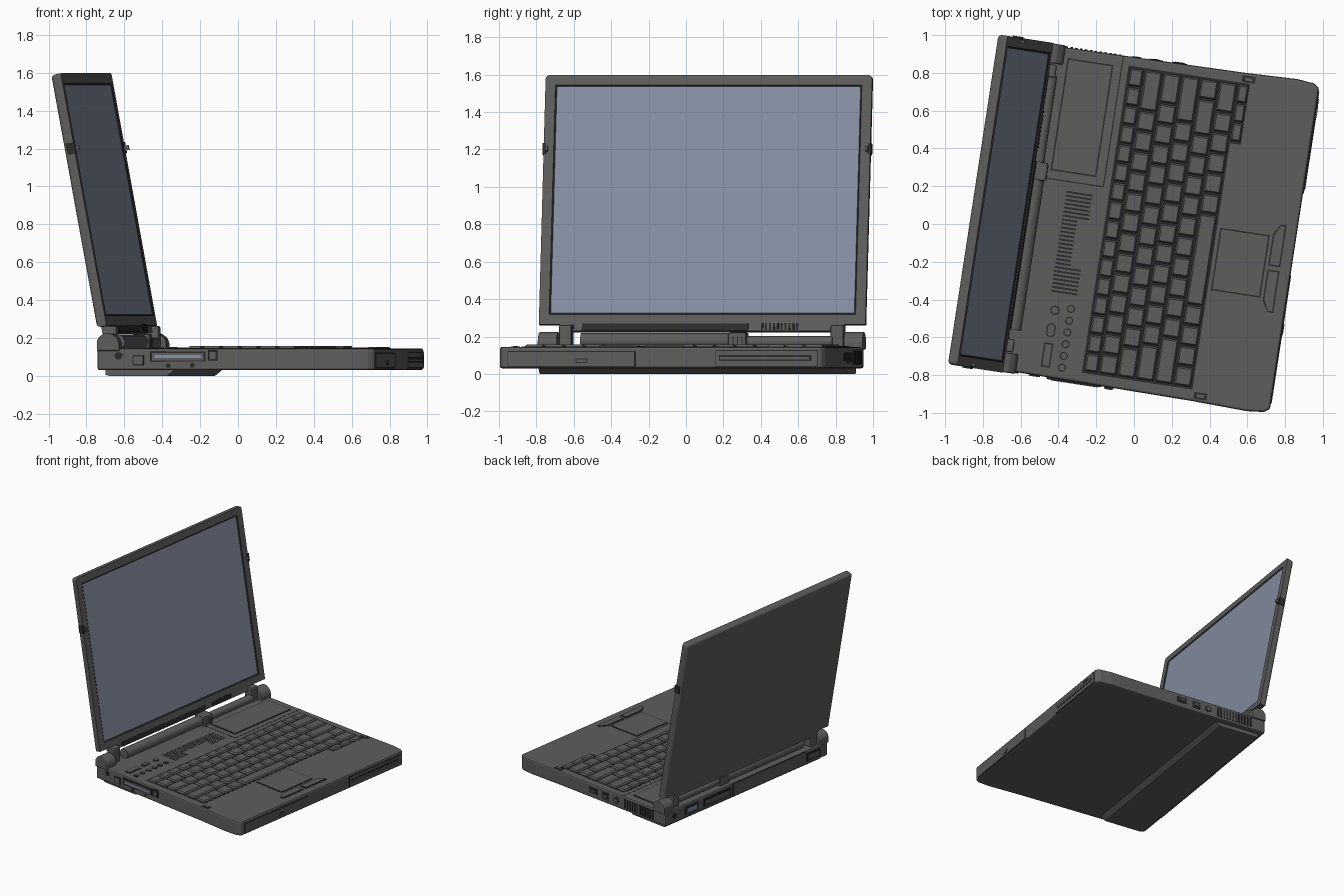
import bpy, bmesh, math
from mathutils import Matrix, Vector

cube = bpy.data.objects.get("Cube")
if cube:
    bpy.data.objects.remove(cube)


def material(name, r, g, b):
    m = bpy.data.materials.new(name)
    m.use_nodes = True
    m.diffuse_color = (r, g, b, 1)
    m.node_tree.nodes["Principled BSDF"].inputs["Base Color"].default_value = (r, g, b, 1)
    return m


BODY = material("charcoal plastic", 0.11, 0.11, 0.108)
DARK = material("dark recess", 0.025, 0.025, 0.025)
SCREEN = material("blue grey screen", 0.24, 0.28, 0.37)
PORT = material("pale blue port", 0.22, 0.28, 0.4)

# Local frame: x runs from hinge to user, y along the width; the whole is turned on z
TURN = Matrix.Rotation(math.radians(-8.7), 4, 'Z')
LID = TURN @ Matrix.Translation((-0.62, 0, 0.255)) @ Matrix.Rotation(math.radians(-10.4), 4, 'Y')
TOP = 0.145
SIDES = (-1, 1)


def finish(name, bm, mats, frame=TURN, bevel=0, segments=2):
    bmesh.ops.recalc_face_normals(bm, faces=bm.faces)
    mesh = bpy.data.meshes.new(name)
    bm.to_mesh(mesh)
    bm.free()
    ob = bpy.data.objects.new(name, mesh)
    bpy.context.collection.objects.link(ob)
    for m in mats:
        mesh.materials.append(m)
    ob.matrix_world = frame
    if bevel:
        mod = ob.modifiers.new("Bevel", 'BEVEL')
        mod.width, mod.segments = bevel, segments
        mod.limit_method = 'ANGLE'
    return ob


def add_box(bm, x0, x1, y0, y1, z0, z1, taper=0):
    made = bmesh.ops.create_cube(bm, size=1)["verts"]
    for v in made:
        t = taper if v.co.z > 0 else 0
        v.co = Vector((x0 + t if v.co.x < 0 else x1 - t,
                       y0 + t if v.co.y < 0 else y1 - t,
                       z0 if v.co.z < 0 else z1))
    return made


def boxes(name, spans, mat=BODY, frame=TURN, bevel=0, taper=0):
    bm = bmesh.new()
    for s in spans:
        add_box(bm, *s, taper=taper)
    return finish(name, bm, [mat], frame, bevel)


def prism(name, outline, axis, lo, hi, mat=BODY, bevel=0):
    bm = bmesh.new()
    place = (lambda a, b, c: (a, b, c)) if axis == 'Z' else (lambda a, b, c: (a, c, b))
    face = bm.faces.new([bm.verts.new(place(a, b, lo)) for a, b in outline])
    ext = bmesh.ops.extrude_face_region(bm, geom=[face])["geom"]
    move = Vector(place(0, 0, hi - lo))
    bmesh.ops.translate(bm, vec=move, verts=[g for g in ext if isinstance(g, bmesh.types.BMVert)])
    return finish(name, bm, [mat], bevel=bevel)


def cylinders(name, centres, radius, depth, axis, mat=BODY, sides=16):
    bm = bmesh.new()
    rot = {'X': Matrix.Rotation(math.pi / 2, 4, 'Y'), 'Y': Matrix.Rotation(math.pi / 2, 4, 'X'),
           'Z': Matrix.Identity(4)}[axis]
    for c in centres:
        bmesh.ops.create_cone(bm, cap_ends=True, segments=sides, radius1=radius, radius2=radius,
                              depth=depth, matrix=Matrix.Translation(c) @ rot)
    ob = finish(name, bm, [mat])
    bpy.ops.object.select_all(action='DESELECT')
    ob.select_set(True)
    bpy.context.view_layer.objects.active = ob
    bpy.ops.object.shade_smooth_by_angle()
    return ob


def top_panel(name, x0, x1, y0, y1, line=0.008):
    # Flat panel with a dark seam round it
    boxes(name + "_seam", [(x0, x1, y0, y1, TOP - 0.005, TOP + 0.002)], DARK)
    boxes(name, [(x0 + line, x1 - line, y0 + line, y1 - line, TOP - 0.005, TOP + 0.004)])


# Base body, slightly wider toward the user
edge = [(-0.62, 0.868), (0.45, 0.88), (0.74, 0.889), (0.83, 0.88), (0.86, 0.86)]
prism("base_body", edge + [(x, -y) for x, y in reversed(edge)], 'Z', 0.03, TOP, bevel=0.012)
prism("underside_battery", [(-0.58, 0.04), (-0.58, 0.005), (-0.56, 0), (-0.25, 0), (-0.2, 0.04)],
      'Y', -0.83, 0.83)

# Keyboard
boxes("keyboard_tray", [(-0.155, 0.438, -0.82, 0.825, TOP - 0.005, TOP + 0.001),
                        (0.43, 0.495, 0.5, 0.825, TOP - 0.005, TOP + 0.001)], DARK)
unit, left, gap = 1.63 / 15, -0.812, 0.005
rows = [[15 / 16] * 16,
        [1] * 13 + [2],
        [1.5] + [1] * 12 + [1.5],
        [1.75] + [1] * 11 + [2.25],
        [2.25] + [1] * 10 + [1.75, 1],
        [1] * 4 + [4.5] + [1] * 5 + [1.5]]
keys, x = [], -0.148
for i, row in enumerate(rows):
    depth, y = (0.08 if i == 0 else 0.1), left
    for w in row:
        keys.append((x + gap, x + depth - gap, y + gap, y + w * unit - gap, TOP, TOP + 0.012))
        y += w * unit
    x += depth
for i in range(3):
    y = 0.51 + i * 0.103
    keys.append((x + gap, x + 0.058, y + gap, y + 0.103 - gap, TOP, TOP + 0.012))
boxes("keys", keys, taper=0.008)

# Touchpad and its two buttons
top_panel("touchpad", 0.455, 0.72, -0.285, 0.05)
for side, label in ((1, "right"), (-1, "left")):
    for inset, mat, h in ((0, DARK, 0.002), (0.008, BODY, 0.006)):
        pts = [(0.735 + inset, 0.01 + inset), (0.8 - inset, 0.01 + inset),
               (0.8 - inset, 0.235 - inset), (0.77, 0.235 - inset), (0.735 + inset, 0.18 - inset)]
        prism(label + ("_button" if inset else "_button_seam"),
              [(a, -0.12 + side * b) for a, b in pts], 'Z', TOP - 0.005, TOP + h, mat)

# Deck behind the keyboard: cover, seams, speaker grille and controls
top_panel("deck_cover", -0.48, -0.235, 0.215, 0.815)
boxes("deck_seams", [(-0.5, -0.19, 0.167, 0.173, TOP - 0.005, TOP + 0.001),
                     (-0.193, -0.187, 0.17, 0.87, TOP - 0.005, TOP + 0.001)], DARK)
slats = []
for i in range(26):
    y = 0.11 - i * 0.0212
    end = -0.3 if 6 < i < 19 else -0.24
    slats.append((-0.38, end, y, y + 0.01, TOP - 0.005, TOP + 0.001))
boxes("speaker_grille", slats, DARK)
small = [(-0.262, -0.495 - 0.063 * i, TOP) for i in range(6)]
large = [(-0.345, -0.515, TOP), (-0.35, -0.61, TOP), (-0.35, -0.635, TOP)]
for label, spots, r in (("small", small, 0.022), ("large", large, 0.025)):
    cylinders(label + "_control_rims", spots, r, 0.004, 'Z', DARK)
    cylinders(label + "_controls", spots, r - 0.007, 0.014, 'Z')
top_panel("power_switch", -0.375, -0.325, -0.82, -0.69)

# Catch slots at the palm rest edges
boxes("catch_slots", [(0.45, 0.52, s * 0.848 - 0.018, s * 0.848 + 0.018, TOP - 0.005, TOP + 0.002)
                      for s in SIDES], DARK)
boxes("catch_plates", [(0.465, 0.505, s * 0.848 - 0.008, s * 0.848 + 0.008, TOP - 0.005, TOP + 0.004)
                       for s in SIDES])


def front_bay(name, y0, y1, z0, z1):
    t = 0.005
    boxes(name + "_seam", [(0.85, 0.861, y0, y1, z0, z1)], DARK)
    boxes(name, [(0.85, 0.864, y0 + t, y1 - t, z0 + t, z1 - t)])


# Front drive bays
front_bay("optical_drive", -0.835, -0.14, 0.038, 0.123)
boxes("optical_button", [(0.86, 0.866, -0.465, -0.4, 0.058, 0.082)], DARK)
boxes("optical_button_face", [(0.86, 0.868, -0.459, -0.406, 0.063, 0.077)])
front_bay("floppy_drive", 0.29, 0.845, 0.038, 0.128)
boxes("floppy_slot", [(0.86, 0.866, 0.31, 0.81, 0.07, 0.1)], DARK)
boxes("floppy_flap", [(0.86, 0.868, 0.318, 0.802, 0.076, 0.09),
                      (0.86, 0.87, 0.7, 0.76, 0.1, 0.112)])

# Ports on the narrow side with the long connector
boxes("card_port", [(-0.335, -0.04, -0.88, -0.85, 0.075, 0.128),
                    (-0.43, -0.37, -0.876, -0.85, 0.055, 0.11)], DARK)
boxes("card_port_frame", [(-0.325, -0.05, -0.882, -0.85, 0.082, 0.121),
                          (-0.423, -0.377, -0.878, -0.85, 0.062, 0.103)])
boxes("card_port_strip", [(-0.31, -0.06, -0.885, -0.85, 0.093, 0.109)], PORT)
boxes("card_eject", [(-0.025, 0.025, -0.884, -0.85, 0.08, 0.135)], DARK)
boxes("card_eject_button", [(-0.016, 0.016, -0.887, -0.85, 0.088, 0.127)])
cylinders("side_jack", [(-0.505, -0.865, 0.105)], 0.02, 0.02, 'Y', DARK)
cylinders("side_screws", [(x, -0.867, 0.055) for x in (-0.24, -0.11)], 0.012, 0.02, 'Y', DARK)

# Ports and vent on the opposite side
boxes("side_vent", [(-0.5 + i * 0.026, -0.487 + i * 0.026, 0.85, 0.876, 0.05, 0.125)
                    for i in range(12)], DARK)
boxes("side_sockets", [(-0.05, 0.02, 0.85, 0.878, 0.06, 0.115),
                       (0.07, 0.15, 0.85, 0.88, 0.07, 0.115)], DARK)
boxes("side_socket_tongues", [(-0.03, 0, 0.85, 0.881, 0.08, 0.1),
                              (0.085, 0.135, 0.85, 0.883, 0.087, 0.098)])
cylinders("audio_jack", [(-0.12, 0.866, 0.088)], 0.028, 0.02, 'Y', DARK)
cylinders("audio_jack_hole", [(-0.12, 0.868, 0.088)], 0.017, 0.02, 'Y')

# Rear connectors and port cover
boxes("rear_connectors", [(-0.624, -0.6, 0.52, 0.66, 0.055, 0.12),
                          (-0.624, -0.6, 0.17, 0.46, 0.055, 0.12),
                          (-0.624, -0.6, -0.79, -0.64, 0.055, 0.12)], DARK)
boxes("rear_connector_shells", [(-0.627, -0.6, 0.19, 0.44, 0.07, 0.105),
                                (-0.627, -0.6, -0.77, -0.66, 0.07, 0.105)])
boxes("rear_video_port", [(-0.627, -0.6, 0.54, 0.64, 0.07, 0.105)], PORT)
boxes("rear_cover_seam", [(-0.622, -0.6, -0.63, 0.15, 0.036, 0.142)], DARK)
boxes("rear_cover", [(-0.626, -0.6, -0.624, 0.144, 0.041, 0.138)])
cylinders("rear_jack", [(-0.615, 0.77, 0.09)], 0.022, 0.02, 'X', DARK)

# Hinges: end caps, lid arms and centre barrel
cap = [(-0.62, 0.13), (-0.62, 0.185), (-0.605, 0.21), (-0.575, 0.225), (-0.54, 0.222),
       (-0.51, 0.2), (-0.5, 0.17), (-0.5, 0.13)]
for s, label in ((1, "right"), (-1, "left")):
    a, b = sorted((s * 0.775, s * 0.88))
    prism(label + "_hinge_cap", cap, 'Y', a, b, bevel=0.008)
boxes("hinge_arms", [(-0.605, -0.53, s * 0.735 - 0.035, s * 0.735 + 0.035, 0.14, 0.262)
                     for s in SIDES], bevel=0.01)
cylinders("hinge_barrel", [(-0.545, -0.2, 0.178)], 0.04, 0.9, 'Y', sides=24)
cylinders("hinge_rod", [(-0.55, 0.47, 0.172)], 0.03, 0.48, 'Y', sides=20)
boxes("hinge_bracket", [(-0.59, -0.495, 0.15, 0.25, 0.13, 0.222)], bevel=0.012)
boxes("hinge_bracket_lines", [(-0.5, -0.493, y, y + 0.006, 0.146, 0.2)
                              for y in (0.175, 0.2, 0.225)], DARK)

# Lid with inset bezel and recessed screen
bm = bmesh.new()
add_box(bm, 0, 0.054, -0.883, 0.883, 0, 1.355)
bm.normal_update()
front = max(bm.faces, key=lambda f: f.calc_center_median().x)
bmesh.ops.inset_region(bm, faces=[front], thickness=0.054, use_even_offset=True)
rim = bmesh.ops.inset_region(bm, faces=[front], thickness=0.008, depth=-0.006, use_even_offset=True)
for f in rim["faces"]:
    f.material_index = 1
front.material_index = 2
back_edges = [e for e in bm.edges if all(v.co.x < 0.001 for v in e.verts)]
corners = [e for e in bm.edges if all(v.co.z > 1.35 for v in e.verts)
           and abs(e.verts[0].co.x - e.verts[1].co.x) > 0.05]
bmesh.ops.bevel(bm, geom=back_edges + corners, offset=0.02, segments=3, affect='EDGES', profile=0.5)
finish("lid", bm, [BODY, DARK, SCREEN], LID)

# Lid lower bar, its recess, vent slots and indicator
boxes("lid_lower_bar", [(0.008, 0.05, -0.77, 0.77, -0.035, 0.005)], frame=LID)
boxes("lid_bar_recess", [(0.045, 0.055, -0.65, 0.25, -0.035, 0.004)], DARK, LID)
boxes("lid_vent", [(0.045, 0.056, 0.32 + i * 0.021, 0.331 + i * 0.021, -0.03, 0.008)
                   for i in range(10)], DARK, LID)
boxes("lid_indicator", [(0.045, 0.056, -0.7, -0.69, -0.025, 0)], DARK, LID)

# Lid latches on both side edges
boxes("lid_latches", [(0.015, 0.06, s * 0.88 - 0.009, s * 0.88 + 0.009, 0.925, 0.985)
                      for s in SIDES], DARK, LID)
boxes("lid_latch_hooks", [(0.05, 0.078, s * 0.866 - 0.007, s * 0.866 + 0.007, 0.94, 0.965)
                          for s in SIDES], BODY, LID)
